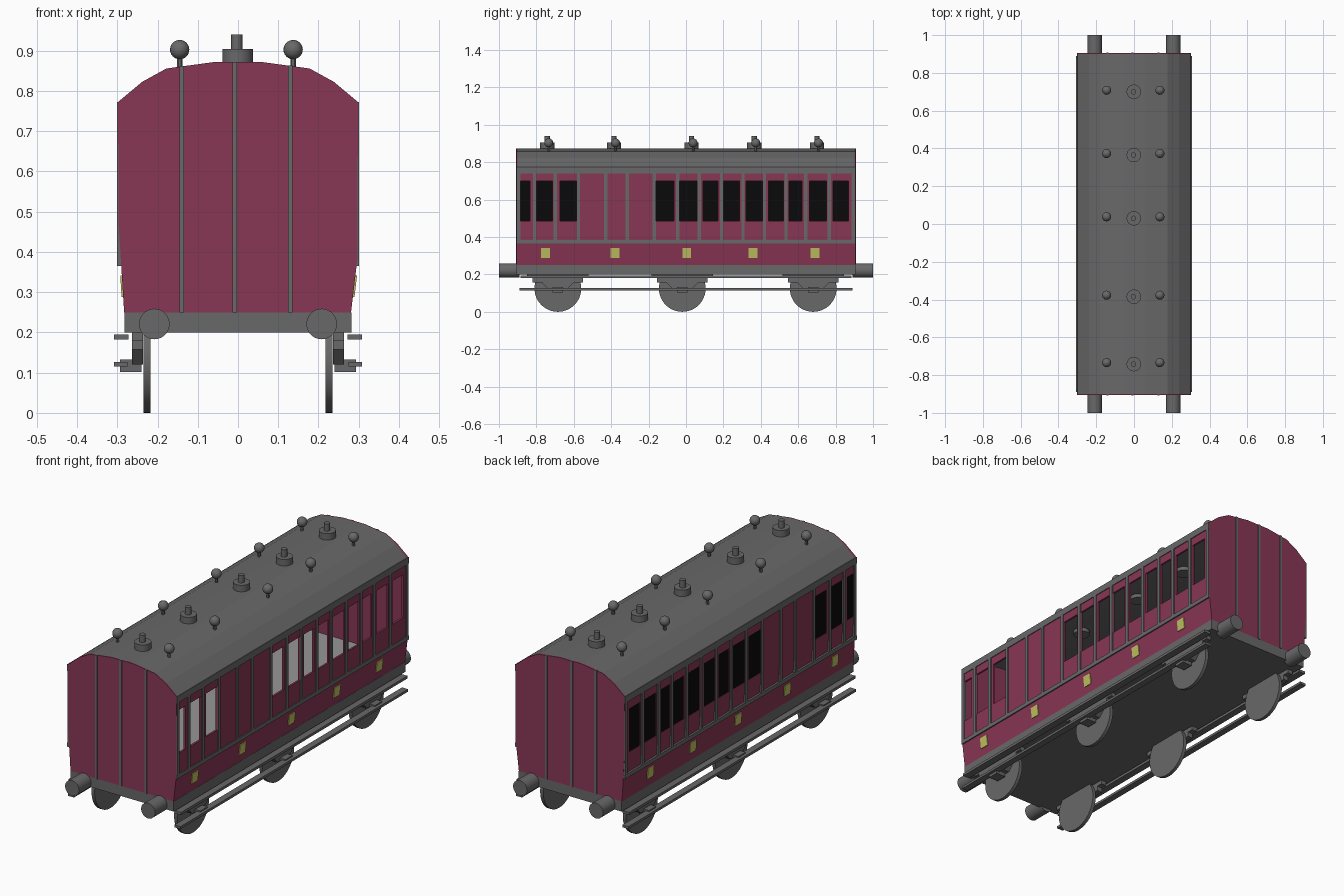
import bpy, bmesh, math
from mathutils import Vector

cube = bpy.data.objects.get("Cube")
if cube:
    bpy.data.objects.remove(cube, do_unlink=True)


def material(name, rgb):
    m = bpy.data.materials.new(name)
    m.use_nodes = True
    m.diffuse_color = (*rgb, 1)
    m.node_tree.nodes["Principled BSDF"].inputs["Base Color"].default_value = (*rgb, 1)
    return m


GREY = material("dark grey", (0.14, 0.14, 0.14))
CRIMSON = material("crimson", (0.25, 0.037, 0.09))
BLACK = material("window black", (0.003, 0.003, 0.003))
YELLOW = material("pale yellow", (0.53, 0.53, 0.12))
PALE = material("floor grey", (0.31, 0.31, 0.31))


def finish(name, bm, mat, fix=True):
    if fix:
        bmesh.ops.recalc_face_normals(bm, faces=bm.faces)
    mesh = bpy.data.meshes.new(name)
    bm.to_mesh(mesh)
    bm.free()
    mesh.materials.append(mat)
    ob = bpy.data.objects.new(name, mesh)
    bpy.context.collection.objects.link(ob)
    return ob


def box(name, mat, xs, ys, zs):
    """Box between opposite limits on each axis."""
    bm = bmesh.new()
    bmesh.ops.create_cube(bm, size=1)
    for v in bm.verts:
        v.co = [min(r) if c < 0 else max(r) for c, r in zip(v.co, (xs, ys, zs))]
    return finish(name, bm, mat)


def prism(name, mat, points, axis, start, end):
    """Outline extruded along x or y."""
    bm = bmesh.new()
    place = (lambda a, b: (start, a, b)) if axis == "x" else (lambda a, b: (a, start, b))
    face = bm.faces.new([bm.verts.new(place(a, b)) for a, b in points])
    out = bmesh.ops.extrude_face_region(bm, geom=[face])["geom"]
    move = Vector((end - start, 0, 0) if axis == "x" else (0, end - start, 0))
    bmesh.ops.translate(bm, vec=move, verts=[g for g in out if isinstance(g, bmesh.types.BMVert)])
    return finish(name, bm, mat)


def smooth(ob):
    bpy.ops.object.select_all(action="DESELECT")
    ob.select_set(True)
    bpy.context.view_layer.objects.active = ob
    bpy.ops.object.shade_smooth_by_angle()


def cylinder(name, mat, centre, radius, length, axis, segments=32):
    bm = bmesh.new()
    bmesh.ops.create_cone(bm, cap_ends=True, segments=segments,
                          radius1=radius, radius2=radius, depth=length)
    ob = finish(name, bm, mat)
    ob.location = centre
    ob.rotation_euler = {"x": (0, math.pi / 2, 0), "y": (math.pi / 2, 0, 0), "z": (0, 0, 0)}[axis]
    smooth(ob)
    return ob


HALF = 0.905
WINDOWS = [(-.895, -.835), (-.80, -.715), (-.675, -.585), (-.16, -.065), (-.035, .06), (.09, .17),
           (.20, .285), (.32, .41), (.44, .52), (.55, .62), (.66, .75), (.785, .87)]
STRIPS = [-.895, -.81, -.70, -.575, -.43, -.315, -.17, -.045, .07, .19, .305, .42, .535, .64, .765, .895]
SILL, HEAD, EAVE, BASE = 0.485, 0.70, 0.773, 0.25
# Where the lower side begins to curve in: (x at base, height of bend)
TAPER = {1: (.281, .385), -1: (.283, .475)}
WIDE = 0.297

# Roof shell and end walls share the arched outline
half_arch = [(.298, EAVE), (.238, .823), (.178, .856), (.06, .872)]
arch = half_arch + [(-x, z) for x, z in reversed(half_arch)]
inner = [(x * 0.97, z - .012) for x, z in reversed(arch)]
prism("roof", GREY, arch + inner, "y", -HALF + .005, HALF - .005)

outline = [(-TAPER[-1][0], BASE), (TAPER[1][0], BASE), (WIDE, TAPER[1][1])] + arch \
    + [(-WIDE, TAPER[-1][1])]
for end, label in ((-1, "front"), (1, "back")):
    prism(label + "_end_wall", CRIMSON, outline, "y", end * (HALF - .012), end * HALF)
    for x, top in ((-.14, .862), (-.008, .872), (.13, .863)):
        box(label + "_end_strip", GREY, (x - .006, x + .006),
            (end * (HALF - .003), end * (HALF + .004)), (BASE, top))
    for x in (-.208, .208):
        cylinder(label + "_buffer", GREY, (x, end * .945, .221), .038, .11, "y")

# Sides: a grid of panels with the window cells left open
for side, label in ((1, "left"), (-1, "right")):
    base_x, bend = TAPER[side]
    rows = [(base_x, BASE), (WIDE, bend), (WIDE, SILL), (WIDE, HEAD), (WIDE, EAVE)]
    columns = [-HALF + .004] + [y for w in WINDOWS for y in w] + [HALF - .004]
    bm = bmesh.new()
    grid = [[bm.verts.new((side * x, y, z)) for y in columns] for x, z in rows]
    for r in range(len(rows) - 1):
        for c in range(len(columns) - 1):
            if r == 2 and c % 2 == 1:
                continue
            quad = [grid[r][c], grid[r][c + 1], grid[r + 1][c + 1], grid[r + 1][c]]
            bm.faces.new(quad[::side])
    wall = finish(label + "_side_wall", bm, CRIMSON, fix=False)
    thick = wall.modifiers.new("thickness", "SOLIDIFY")
    thick.thickness = .01
    thick.offset = -1

    # Raised beading
    face = (side * .288, side * .301)
    box(label + "_cornice", GREY, face, (-HALF, HALF), (.74, EAVE))
    box(label + "_waist_rail", GREY, face, (-HALF, HALF), (.365, .385))
    for y in STRIPS:
        box(label + "_upright_strip", GREY, face, (y - .009, y + .009), (.38, .745))

    # Dark glazing on one side only
    if side < 0:
        for y0, y1 in WINDOWS:
            box("window_pane", BLACK, (-.295, -.289), (y0 - .002, y1 + .002), (SILL - .002, HEAD + .002))

    # Small plates lying on the sloping lower panel
    slope = (WIDE - base_x) / (bend - BASE)
    for y in (-.752, -.38, .004, .358, .69):
        plate = box(label + "_yellow_plate", YELLOW, (-.004, .004), (-.024, .024), (-.027, .027))
        plate.location = (side * (base_x + slope * .065), y, BASE + .065)
        plate.rotation_euler.y = side * math.atan(slope)

    # Step boards
    box(label + "_upper_step", GREY, (side * .272, side * .308), (-.885, .885), (.182, .195))
    box(label + "_lower_step", GREY, (side * .275, side * .308), (-.89, .89), (.115, .127))

    # Wheels, axle guards and axle boxes
    half_guard = [(.165, .205), (.165, .18), (.135, .18), (.135, .157), (.085, .157), (.05, .12)]
    guard = half_guard + [(-y, z) for y, z in reversed(half_guard)]
    for centre in (-.685, -.02, .68):
        cylinder(label + "_wheel", GREY, (side * .226, centre, .125), .125, .017, "x", 48)
        prism(label + "_axle_guard", GREY, [(centre + y, z) for y, z in guard], "x",
              side * .236, side * .264)
        box(label + "_axle_box", GREY, (side * .24, side * .293), (centre - .028, centre + .028), (.102, .133))

# Underframe and floor
box("underframe", GREY, (-.282, .282), (-HALF, HALF), (.20, BASE))
box("floor", PALE, (-.272, .272), (-HALF + .01, HALF - .01), (BASE, .275))

# Roof fittings
for y in (.70, .365, .03, -.385, -.742):
    cylinder("vent_base", GREY, (-.001, y, .873), .038, .062, "z")
    cylinder("vent_cap", GREY, (-.003, y, .92), .014, .04, "z", 20)
    for x in (-.145, .137):
        cylinder("lamp_stem", GREY, (x, y + .008, .868), .007, .04, "z", 12)
        bm = bmesh.new()
        bmesh.ops.create_uvsphere(bm, u_segments=20, v_segments=12, radius=.024)
        ball = finish("lamp_ball", bm, GREY)
        ball.location = (x, y + .008, .903)
        smooth(ball)
